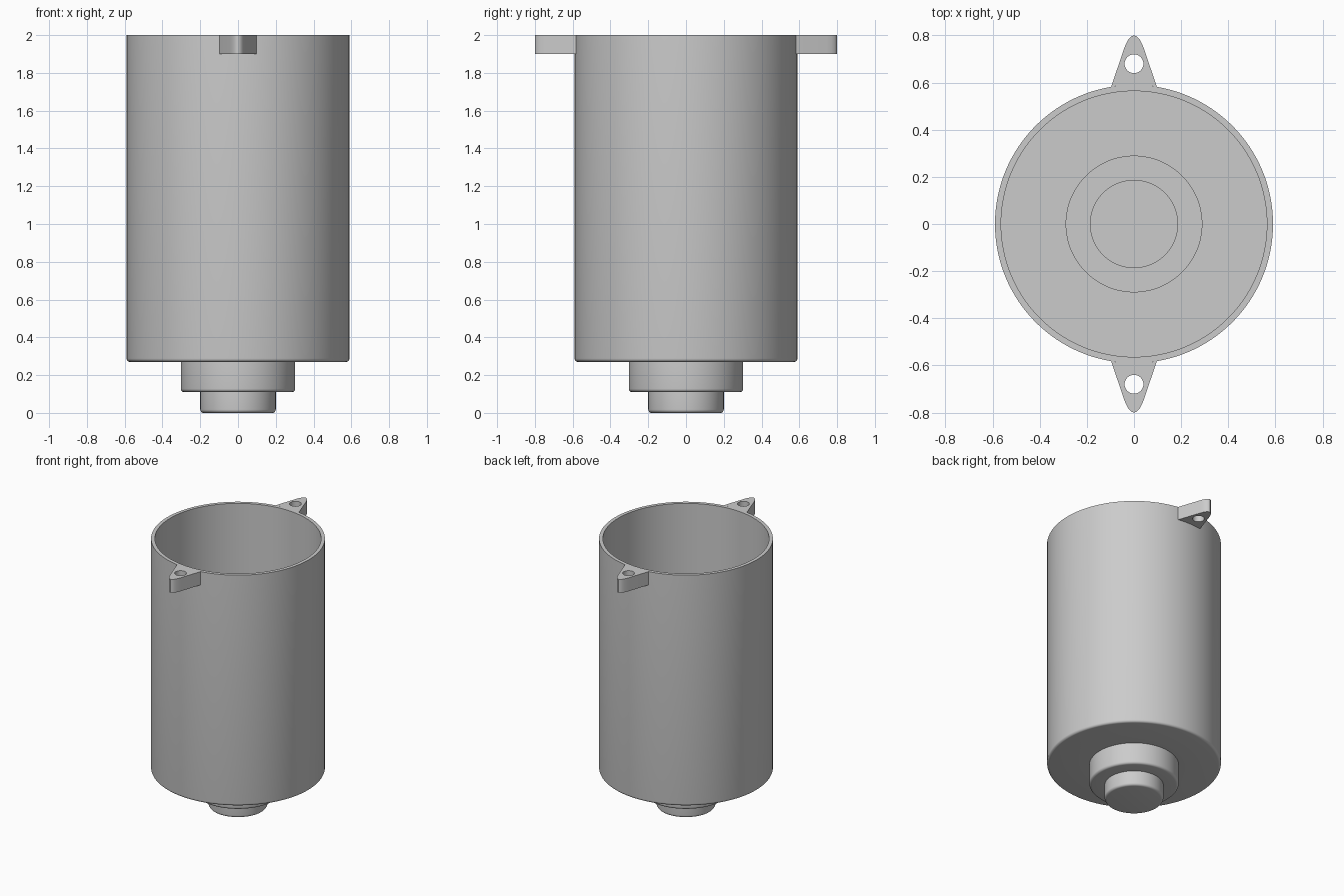
import bpy, bmesh
from math import sin, cos, pi, radians, asin
from mathutils import Vector

cube = bpy.data.objects.get("Cube")
if cube:
    bpy.data.objects.remove(cube)

grey = bpy.data.materials.new("metal grey")
grey.use_nodes = True
grey.diffuse_color = (0.6, 0.6, 0.6, 1)
grey.node_tree.nodes["Principled BSDF"].inputs["Base Color"].default_value = (0.6, 0.6, 0.6, 1)

BODY_R, TOP, FILLET = 0.59, 2.0, 0.018


def finish(bm, name):
    bmesh.ops.recalc_face_normals(bm, faces=bm.faces)
    mesh = bpy.data.meshes.new(name)
    bm.to_mesh(mesh)
    bm.free()
    mesh.materials.append(grey)
    obj = bpy.data.objects.new(name, mesh)
    bpy.context.collection.objects.link(obj)
    bpy.ops.object.select_all(action="DESELECT")
    obj.select_set(True)
    bpy.context.view_layer.objects.active = obj
    bpy.ops.object.shade_smooth_by_angle(angle=radians(30))
    return obj


def rounded_foot(radius, z):
    """Quarter-round from the underside up to the side wall."""
    return [(radius - FILLET + FILLET * sin(a), z + FILLET - FILLET * cos(a))
            for a in (i * pi / 10 for i in range(6))]


# Stepped hollow canister: outside from the bottom up, then inside back down
profile = [(0, 0)] + rounded_foot(0.2, 0) + [(0.2, 0.11)]
profile += rounded_foot(0.303, 0.11) + [(0.303, 0.27)]
profile += rounded_foot(BODY_R, 0.27) + [(BODY_R, TOP), (0.564, TOP)]
profile += [(0.564, 0.295), (0.288, 0.295), (0.288, 0.125), (0.185, 0.125),
            (0.185, 0.015), (0, 0.015)]
bm = bmesh.new()
verts = [bm.verts.new((r, 0, z)) for r, z in profile]
edges = [bm.edges.new(pair) for pair in zip(verts, verts[1:])]
bmesh.ops.spin(bm, geom=verts + edges, cent=(0, 0, 0), axis=(0, 0, 1),
               angle=2 * pi, steps=128)
bmesh.ops.remove_doubles(bm, verts=bm.verts, dist=0.0001)
finish(bm, "canister_body")


# Pointed mounting lugs with a bolt hole, front and back
def lug(name, side):
    half = [(0.097, 0.582), (0.042, 0.745), (0.032, 0.769), (0.022, 0.786),
            (0.011, 0.797)]
    outline = half + [(0, 0.8)] + [(-x, y) for x, y in reversed(half)]
    spread = asin(0.097 / BODY_R)
    outline += [(BODY_R * sin(a), BODY_R * cos(a))
                for a in (spread * (i / 4 - 1) for i in range(1, 8))]
    hole = [(0.04 * cos(i * pi / 16), 0.68 + 0.04 * sin(i * pi / 16)) for i in range(32)]
    bm = bmesh.new()
    edges = []
    for loop in (outline, hole):
        vs = [bm.verts.new((x * side, y * side, 1.9)) for x, y in loop]
        edges += [bm.edges.new((v, vs[i - 1])) for i, v in enumerate(vs)]
    bmesh.ops.triangle_fill(bm, use_beauty=True, edges=edges, normal=(0, 0, 1))
    out = bmesh.ops.extrude_face_region(bm, geom=bm.faces[:], use_keep_orig=True)
    top = [g for g in out["geom"] if isinstance(g, bmesh.types.BMVert)]
    bmesh.ops.translate(bm, verts=top, vec=Vector((0, 0, TOP - 1.9)))
    finish(bm, name)


lug("front_lug", -1)
lug("back_lug", 1)
